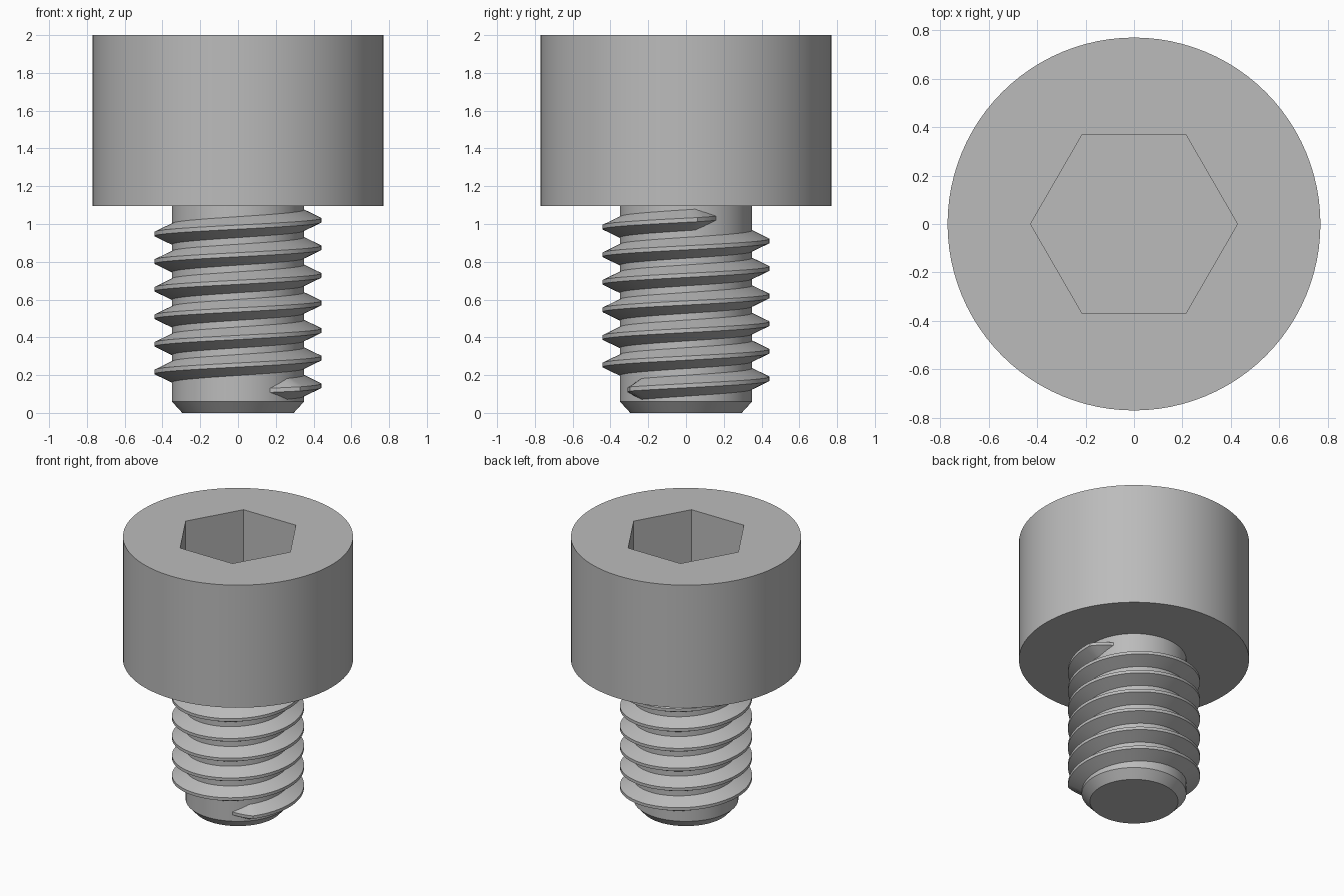
import bpy
import bmesh
from math import sin, cos, pi, radians

cube = bpy.data.objects.get("Cube")
if cube:
    bpy.data.objects.remove(cube, do_unlink=True)

SIDES = 96
HEAD_BASE, TOP = 1.095, 2.0
HEAD_R, CORE_R, CREST_R = 0.77, 0.35, 0.442
HEX_FLAT, SOCKET_DEPTH = 0.37, 0.45

# One plain steel colour
steel = bpy.data.materials.new("steel_grey")
steel.use_nodes = True
colour = (0.5, 0.5, 0.5, 1)
steel.diffuse_color = colour
steel.node_tree.nodes["Principled BSDF"].inputs["Base Color"].default_value = colour


def loft(name, rings, cap_start, cap_end):
    """Skin a list of equal-length closed rings of points."""
    bm = bmesh.new()
    loops = [[bm.verts.new(p) for p in ring] for ring in rings]
    for a, b in zip(loops, loops[1:]):
        for i in range(len(a)):
            j = (i + 1) % len(a)
            bm.faces.new((a[i], a[j], b[j], b[i]))
    if cap_start:
        bm.faces.new(loops[0][::-1])
    if cap_end:
        bm.faces.new(loops[-1])
    mesh = bpy.data.meshes.new(name)
    bm.to_mesh(mesh)
    bm.free()
    mesh.materials.append(steel)
    obj = bpy.data.objects.new(name, mesh)
    bpy.context.collection.objects.link(obj)
    bpy.ops.object.select_all(action="DESELECT")
    obj.select_set(True)
    bpy.context.view_layer.objects.active = obj
    bpy.ops.object.shade_smooth_by_angle(angle=radians(25))
    return obj


def ring(radius, z):
    """Ring whose radius may depend on the angle."""
    points = []
    for i in range(SIDES):
        a = 2 * pi * i / SIDES
        r = radius(a) if callable(radius) else radius
        points.append((r * cos(a), r * sin(a), z))
    return points


def hexagon(a):
    """Radius of a hexagon with corners on the x axis."""
    return HEX_FLAT / cos(a % (pi / 3) - pi / 6)


# Head with hexagonal socket
loft("head", [
    ring(CORE_R, HEAD_BASE), ring(HEAD_R, HEAD_BASE), ring(HEAD_R, TOP),
    ring(hexagon, TOP), ring(hexagon, TOP - SOCKET_DEPTH),
], False, True)

# Shank with chamfered tip
loft("shank", [ring(0.295, 0), ring(CORE_R, 0.06), ring(CORE_R, HEAD_BASE)], True, False)

# Right-handed thread that sinks into the shank at both ends
PITCH, START, END, RUNOUT = 0.146, -62, 2188, 20
STEPS = 450
sections = []
for i in range(STEPS + 1):
    deg = START + (END - START) * i / STEPS
    fade = min(1, (deg - START) / RUNOUT, (END - deg) / RUNOUT)
    sink = (1 - fade) * (CREST_R - CORE_R + 0.005)
    z = 0.144 + PITCH * deg / 360
    a = radians(deg)
    profile = [(0.33, -0.065), (CREST_R, -0.011), (CREST_R, 0.011), (0.33, 0.065)]
    sections.append([((r - sink) * cos(a), (r - sink) * sin(a), z + dz) for r, dz in profile][::-1])
loft("thread", sections[::-1], True, True)

# Consistent outward normals on the closed thread
thread = bpy.data.objects["thread"]
bm = bmesh.new()
bm.from_mesh(thread.data)
bmesh.ops.recalc_face_normals(bm, faces=bm.faces)
bm.to_mesh(thread.data)
bm.free()
